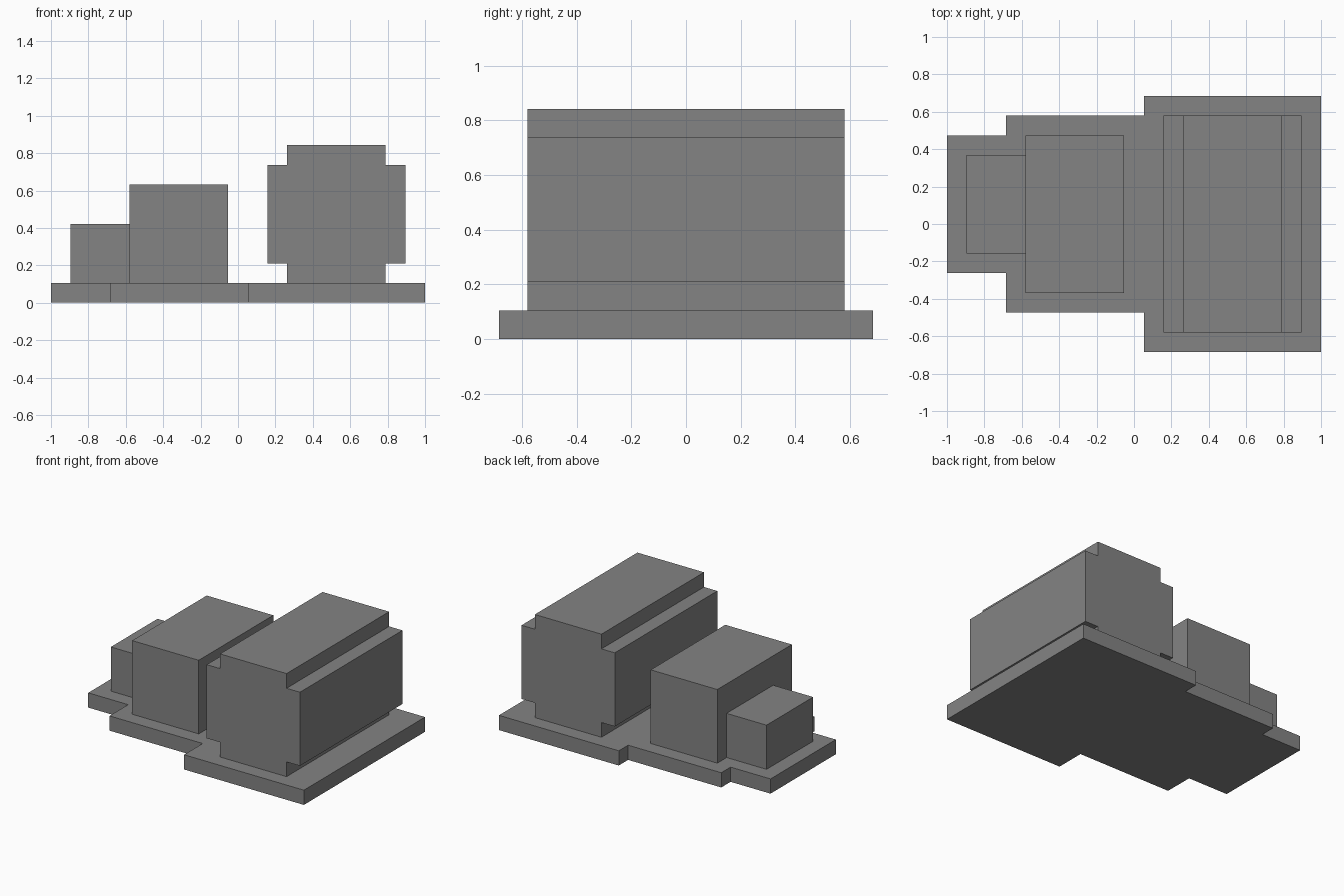
import bpy
import bmesh
from mathutils import Vector

U = 2 / 19  # grid module of the whole model

old = bpy.data.objects.get("Cube")
if old:
    bpy.data.objects.remove(old, do_unlink=True)

grey = bpy.data.materials.new("mid grey")
grey.use_nodes = True
colour = (0.23, 0.23, 0.23, 1)
grey.diffuse_color = colour
grey.node_tree.nodes["Principled BSDF"].inputs["Base Color"].default_value = colour


def prism(name, outline, sweep):
    """Extrude a closed outline of 3D points (in modules) along a vector."""
    bm = bmesh.new()
    face = bm.faces.new([bm.verts.new(Vector(p) * U) for p in outline])
    top = bmesh.ops.extrude_face_region(bm, geom=[face], use_keep_orig=True)["geom"]
    moved = [v for v in top if isinstance(v, bmesh.types.BMVert)]
    bmesh.ops.translate(bm, verts=moved, vec=Vector(sweep) * U)
    bmesh.ops.recalc_face_normals(bm, faces=bm.faces)
    mesh = bpy.data.meshes.new(name)
    bm.to_mesh(mesh)
    bm.free()
    mesh.materials.append(grey)
    obj = bpy.data.objects.new(name, mesh)
    bpy.context.collection.objects.link(obj)
    return obj


def block(name, x0, x1, y0, y1, z0, z1):
    outline = [(x0, y0, z0), (x1, y0, z0), (x1, y1, z0), (x0, y1, z0)]
    return prism(name, outline, (0, 0, z1 - z0))


# Stepped base slab
steps = [(-9.5, -6.5, -2.5, 4.5), (-6.5, 0.5, -4.5, 5.5), (0.5, 9.5, -6.5, 6.5)]
front = [(x, y0, 0) for x0, x1, y0, y1 in steps for x in (x0, x1)]
back = [(x, y1, 0) for x0, x1, y0, y1 in steps for x in (x0, x1)]
prism("base_slab", front + back[::-1], (0, 0, 1))

# Small and medium blocks
block("small_block", -8.5, -5.5, -1.5, 3.5, 1, 4)
block("medium_block", -5.5, -0.5, -3.5, 4.5, 1, 6)

# Large block with notched corners, mirrored about its centre line
half = [(2.5, 1), (2.5, 2), (3.5, 2), (3.5, 7), (2.5, 7), (2.5, 8)]
right = [(5 + w, -5.5, z) for w, z in half]
left = [(5 - w, -5.5, z) for w, z in reversed(half)]
prism("large_notched_block", right + left, (0, 11, 0))
